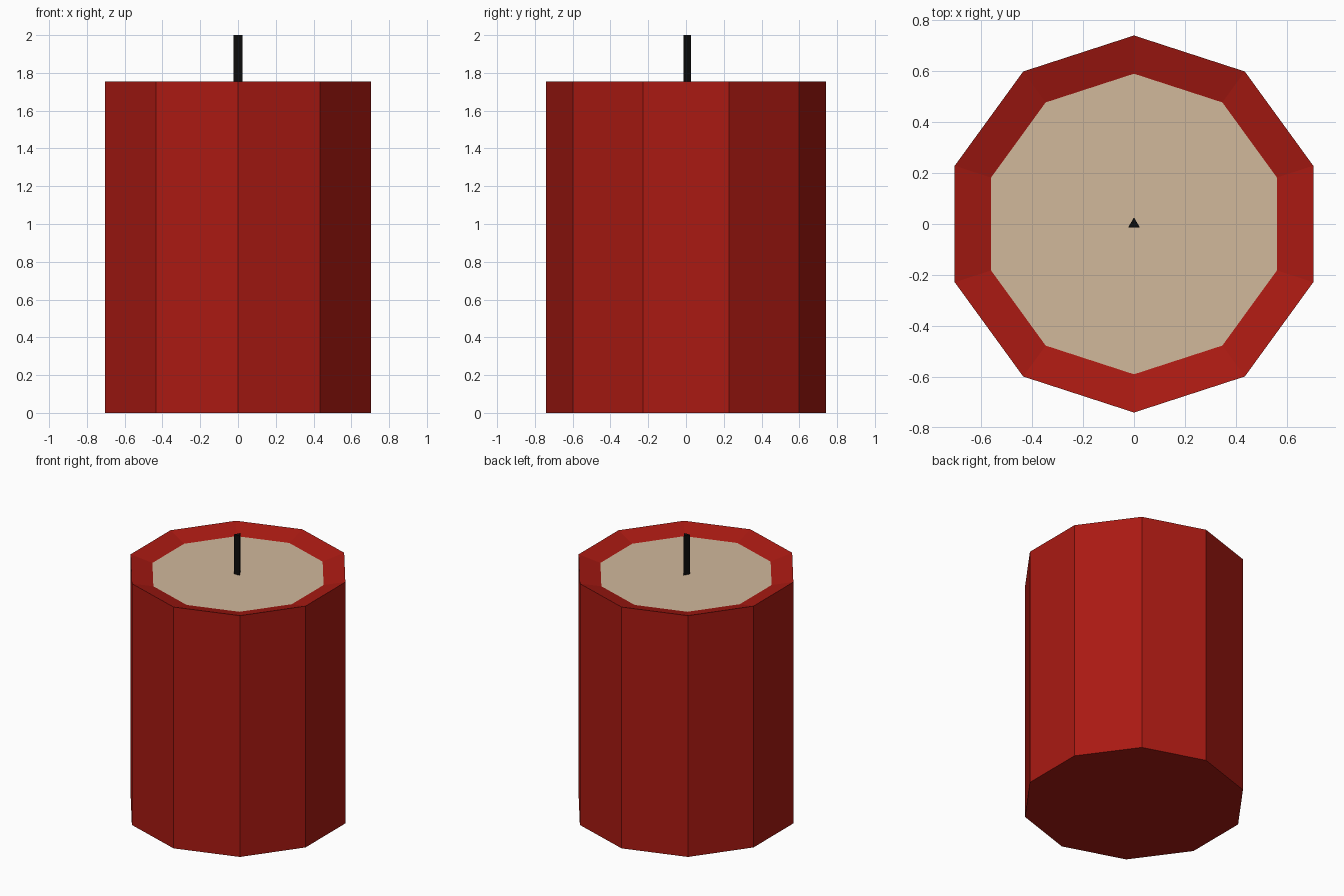
import bpy, bmesh
from math import sin, cos, tau

if "Cube" in bpy.data.objects:
    bpy.data.objects.remove(bpy.data.objects["Cube"])


def material(name, rgb):
    mat = bpy.data.materials.new(name)
    mat.diffuse_color = (*rgb, 1)
    mat.use_nodes = True
    mat.node_tree.nodes["Principled BSDF"].inputs["Base Color"].default_value = mat.diffuse_color
    return mat


def stack(name, sides, rings, mat, cap_bottom=True, cap_top=True):
    """Flat-shaded n-sided body through (radius, z) rings, first corner at +y."""
    bm = bmesh.new()
    loops = [[bm.verts.new((-r * sin(tau * i / sides), r * cos(tau * i / sides), z))
              for i in range(sides)] for r, z in rings]
    for a, b in zip(loops, loops[1:]):
        for i in range(sides):
            j = (i + 1) % sides
            bm.faces.new((a[i], a[j], b[j], b[i]))
    if cap_bottom:
        bm.faces.new(loops[0][::-1])
    if cap_top:
        bm.faces.new(loops[-1])
    mesh = bpy.data.meshes.new(name)
    bm.to_mesh(mesh)
    bm.free()
    mesh.materials.append(mat)
    obj = bpy.data.objects.new(name, mesh)
    bpy.context.collection.objects.link(obj)
    return obj


red = material("red_wax", (0.40, 0.010, 0.006))
cream = material("cream_wax", (0.64, 0.48, 0.33))
black = material("black_wick", (0.004, 0.004, 0.004))

RIM_Z, POOL_Z = 1.755, 1.713

# Ten-sided body whose rim slopes inward and down to the wax pool
stack("candle_body", 10, [(0.74, 0), (0.74, RIM_Z), (0.59, POOL_Z)], red, cap_top=False)

# Pale wax surface closing the top
stack("wax_pool", 10, [(0.59, POOL_Z)], cream, cap_bottom=False)

# Three-sided wick
stack("wick", 3, [(0.026, POOL_Z), (0.026, 2.0)], black)
